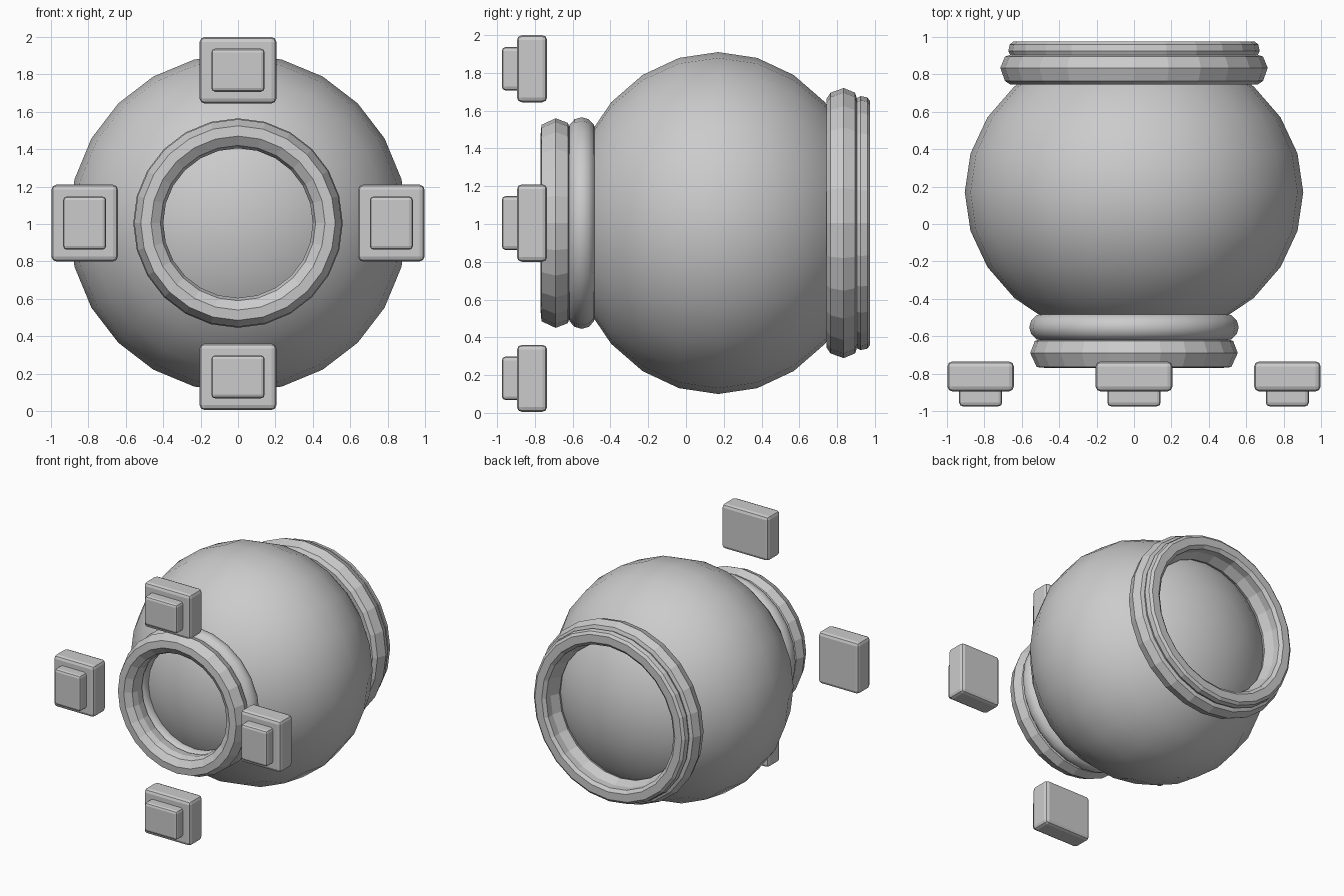
import bpy, bmesh, math
from mathutils import Matrix, Vector

if "Cube" in bpy.data.objects:
    bpy.data.objects.remove(bpy.data.objects["Cube"])

grey = bpy.data.materials.new("plain grey")
grey.diffuse_color = (0.6, 0.6, 0.6, 1)
grey.use_nodes = True
grey.node_tree.nodes["Principled BSDF"].inputs["Base Color"].default_value = grey.diffuse_color
CZ = 1.005  # height of the main axis


def finish(name, bm, smooth):
    bmesh.ops.recalc_face_normals(bm, faces=bm.faces)
    for f in bm.faces:
        f.smooth = smooth
    me = bpy.data.meshes.new(name)
    bm.to_mesh(me)
    bm.free()
    me.materials.append(grey)
    ob = bpy.data.objects.new(name, me)
    bpy.context.collection.objects.link(ob)
    return ob


def ring(name, profile, smooth=False, n=24):
    """Revolve a closed (radius, y) profile around the front-back axis."""
    bm = bmesh.new()
    rows = []
    for i in range(n):
        a = 2 * math.pi * i / n
        rows.append([bm.verts.new((r * math.cos(a), y, CZ + r * math.sin(a)))
                     for r, y in profile])
    m = len(profile)
    for i in range(n):
        p, q = rows[i], rows[(i + 1) % n]
        for j in range(m):
            k = (j + 1) % m
            bm.faces.new((p[j], p[k], q[k], q[j]))
    return finish(name, bm, smooth)


def block(name, centre, size, bevel):
    bm = bmesh.new()
    bmesh.ops.create_cube(bm, size=1, matrix=Matrix.Translation(Vector(centre))
                          @ Matrix.Diagonal((*size, 1)))
    bmesh.ops.bevel(bm, geom=bm.edges[:], offset=bevel, segments=2,
                    profile=0.5, affect='EDGES')
    return finish(name, bm, False)


# round body, slightly flattened front to back, poles on the front-back axis
bm = bmesh.new()
bmesh.ops.create_uvsphere(
    bm, u_segments=24, v_segments=12, radius=1,
    matrix=Matrix.Translation((0, 0.17, CZ))
    @ Matrix.Diagonal((0.905, 0.80, 0.905, 1))
    @ Matrix.Rotation(math.pi / 2, 4, 'X'))
finish("round_body", bm, True)

# front port: soft collar and faceted rim
ring("front_collar", [(0.483 + 0.077 * math.cos(t * math.pi / 6),
                       -0.552 + 0.074 * math.sin(t * math.pi / 6))
                      for t in range(12)], smooth=True)
ring("front_rim", [(0.40, -0.69), (0.415, -0.735), (0.465, -0.77), (0.52, -0.765),
                   (0.555, -0.69), (0.53, -0.625), (0.48, -0.61), (0.41, -0.62)])

# back opening: wide band and thinner lip
ring("back_band", [(0.56, 0.75), (0.66, 0.745), (0.69, 0.765), (0.715, 0.835),
                   (0.69, 0.895), (0.66, 0.905), (0.56, 0.90), (0.53, 0.83)])
ring("back_lip", [(0.56, 0.90), (0.66, 0.90), (0.672, 0.925), (0.665, 0.96),
                  (0.645, 0.975), (0.585, 0.975), (0.56, 0.955)])

# four floating blocks, each with a raised pad on its front
for name, x, z, w, h in (("top", 0, 1.822, 0.41, 0.355),
                         ("bottom", 0, 0.183, 0.41, 0.355),
                         ("left", -0.82, CZ, 0.355, 0.41),
                         ("right", 0.82, CZ, 0.355, 0.41)):
    block(name + "_block", (x, -0.815, z), (w, 0.16, h), 0.026)
    block(name + "_pad", (x, -0.92, z), (w - 0.125, 0.11, h - 0.125), 0.02)
